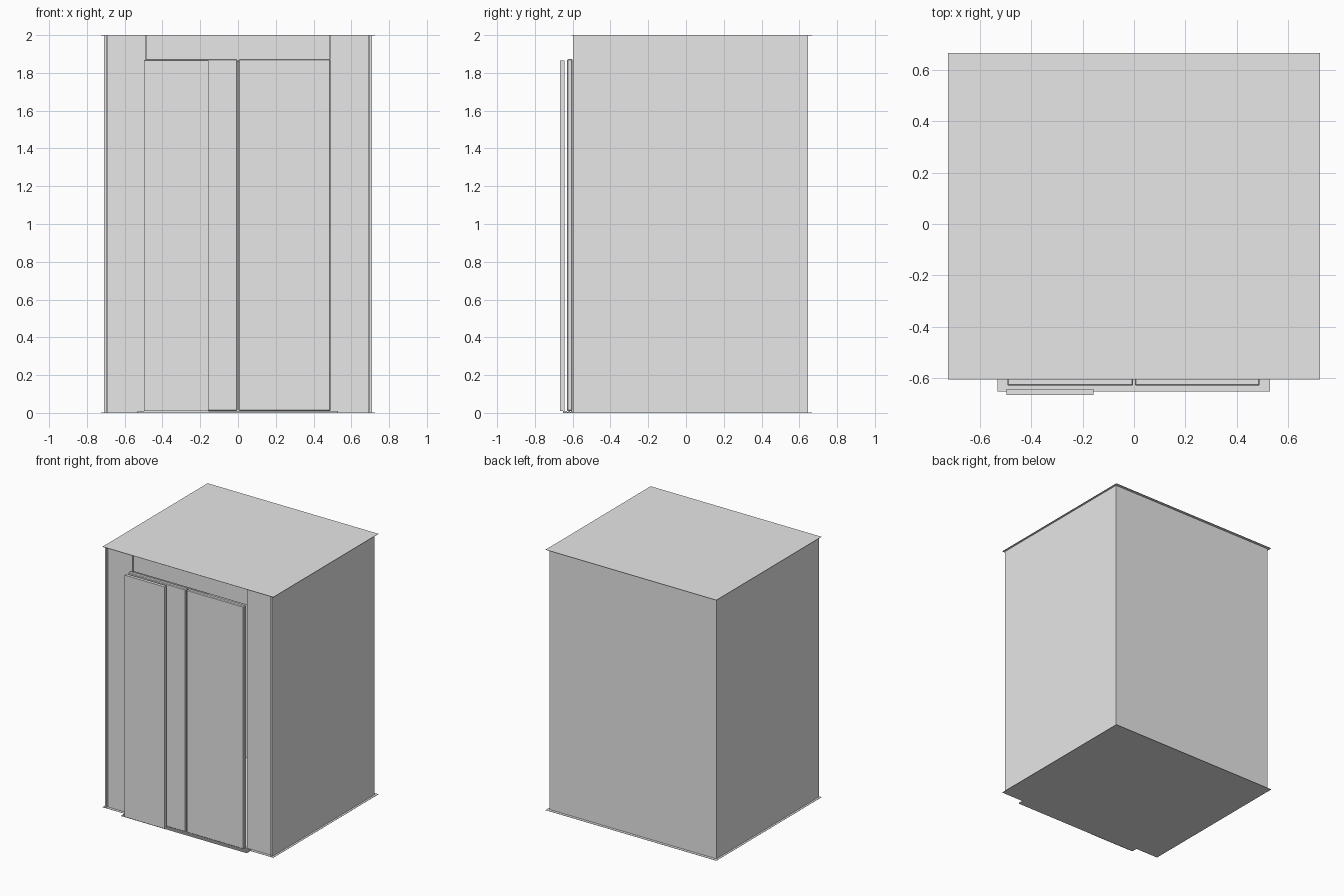
import bpy
import bmesh

if "Cube" in bpy.data.objects:
    bpy.data.objects.remove(bpy.data.objects["Cube"])

grey = bpy.data.materials.new("light_grey")
grey.diffuse_color = (0.8, 0.8, 0.8, 1)
grey.use_nodes = True
grey.node_tree.nodes["Principled BSDF"].inputs["Base Color"].default_value = grey.diffuse_color


def box(name, x0, x1, y0, y1, z0, z1, bevel=0.0):
    """Axis-aligned panel given by its limits, with optional chamfered edges."""
    bm = bmesh.new()
    bmesh.ops.create_cube(bm, size=1)
    for v in bm.verts:
        v.co.x = x1 if v.co.x > 0 else x0
        v.co.y = y1 if v.co.y > 0 else y0
        v.co.z = z1 if v.co.z > 0 else z0
    me = bpy.data.meshes.new(name)
    bm.to_mesh(me)
    bm.free()
    me.materials.append(grey)
    ob = bpy.data.objects.new(name, me)
    bpy.context.collection.objects.link(ob)
    if bevel:
        mod = ob.modifiers.new("chamfer", 'BEVEL')
        mod.width = bevel
        mod.segments = 1
    return ob


# Thin floor and ceiling sheets, slightly wider than the walls
box("floor", -0.725, 0.725, -0.607, 0.667, 0.0, 0.002)
box("ceiling", -0.725, 0.725, -0.607, 0.667, 1.998, 2.0)

# Cabin walls
T = 0.0125
box("back_wall", -0.709 + T, 0.709 - T, 0.645 - T, 0.645, 0.002, 1.998)
for side, s in (("left", -1), ("right", 1)):
    a, b = sorted((s * 0.709, s * (0.709 - T)))
    box(side + "_wall", a, b, -0.598, 0.645, 0.002, 1.998)
    # Front return panels, set back a little between the side walls
    a, b = sorted((s * 0.694, s * 0.488))
    box(side + "_front_panel", a, b, -0.585, -0.572, 0.002, 1.998)

# Panel above the doorway
box("transom", -0.485, 0.485, -0.572, -0.56, 1.86, 1.998)

# Door sill with raised guide ribs
box("sill", -0.532, 0.53, -0.652, -0.598, 0.0, 0.005)
for i in range(4):
    y = -0.652 + i * 0.0145
    box("sill_rib_%d" % (i + 1), -0.532, 0.53, y, y + 0.008, 0.005, 0.009)

# Pair of chamfered cabin doors
box("left_door", -0.494, -0.003, -0.630, -0.600, 0.01, 1.873, 0.005)
box("right_door", 0.003, 0.49, -0.630, -0.600, 0.01, 1.873, 0.005)

# Sliding panel in front of the left door
box("front_sliding_door", -0.497, -0.157, -0.667, -0.643, 0.01, 1.866)
